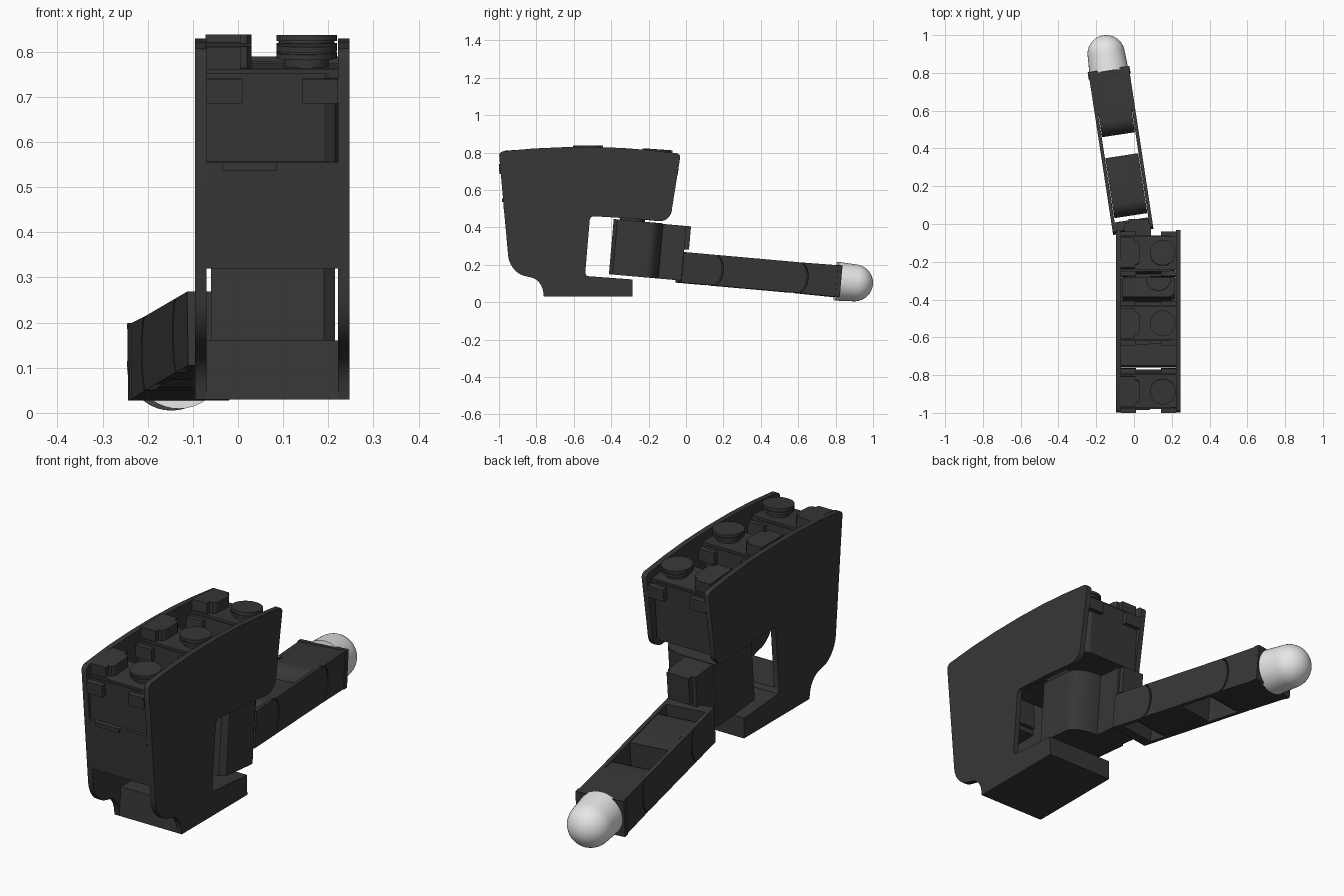
import bpy, bmesh, math
from mathutils import Matrix, Vector

if "Cube" in bpy.data.objects:
    bpy.data.objects.remove(bpy.data.objects["Cube"])

def material(name, rgb):
    m = bpy.data.materials.new(name)
    m.diffuse_color = (*rgb, 1)
    m.use_nodes = True
    m.node_tree.nodes["Principled BSDF"].inputs["Base Color"].default_value = m.diffuse_color
    return m

DARK = material("charcoal_plastic", (0.038, 0.038, 0.038))
WHITE = material("white_rubber", (0.8, 0.8, 0.8))
I = Matrix.Identity(4)

def finish(name, bm, mtx=I, mat=DARK):
    bmesh.ops.recalc_face_normals(bm, faces=bm.faces)
    me = bpy.data.meshes.new(name)
    bm.to_mesh(me)
    bm.free()
    me.materials.append(mat)
    ob = bpy.data.objects.new(name, me)
    ob.matrix_world = mtx
    bpy.context.collection.objects.link(ob)
    return ob

def extrude(name, pts, a, b, mtx=I, axis="x"):
    """Extrude a 2D profile: (y, z) along x, or (x, y) along z."""
    bm = bmesh.new()
    place = (lambda p, t: (t, p[0], p[1])) if axis == "x" else (lambda p, t: (p[0], p[1], t))
    lo = [bm.verts.new(place(p, a)) for p in pts]
    hi = [bm.verts.new(place(p, b)) for p in pts]
    bm.faces.new(lo)
    bm.faces.new(hi)
    n = len(pts)
    for i in range(n):
        j = (i + 1) % n
        bm.faces.new((lo[i], lo[j], hi[j], hi[i]))
    return finish(name, bm, mtx)

def box(name, x0, x1, y0, y1, z0, z1, mtx=I):
    return extrude(name, [(y0, z0), (y1, z0), (y1, z1), (y0, z1)], x0, x1, mtx)

def disc(name, r, x, y, z0, z1, mtx=I):
    pts = [(x + r * math.cos(t * math.tau / 40), y + r * math.sin(t * math.tau / 40)) for t in range(40)]
    return extrude(name, pts, z0, z1, mtx, "z")

def arc(cy, cz, ry, rz, a0, a1, n=8):
    return [(cy + ry * math.cos(math.radians(a0 + (a1 - a0) * i / n)),
             cz + rz * math.sin(math.radians(a0 + (a1 - a0) * i / n))) for i in range(n + 1)]

# C-shaped side plates
plate = [(-0.98, 0.807), (-0.82, 0.822), (-0.66, 0.829), (-0.5, 0.83), (-0.34, 0.825), (-0.2, 0.814)]
plate += arc(-0.075, 0.775, 0.022, 0.022, 80, 0, 4)
plate += arc(-0.14, 0.5, 0.065, 0.067, 0, -95, 8)
plate += [(-0.28, 0.447)] + arc(-0.492, 0.438, 0.023, 0.022, 80, 180, 4)
plate += arc(-0.523, 0.155, 0.016, 0.016, 185, 270, 3)
plate += [(-0.29, 0.122), (-0.285, 0.03), (-0.76, 0.03)]
plate += arc(-0.845, 0.04, 0.083, 0.095, 8, 75, 6)
plate += arc(-0.83, 0.265, 0.122, 0.13, 250, 183, 8)
plate += arc(-0.978, 0.785, 0.021, 0.021, 180, 110, 3)
# pull the rear edge out to the upper corner
plate = [(y + (0.022 if (y > -0.08 and z > 0.7) else 0), z) for y, z in plate]
for side, a, b in (("left", -0.095, -0.07), ("right", 0.222, 0.247)):
    extrude(side + "_side_plate", plate, a, b)

# base foot, front panel and its shelf
extrude("base_block", [(-0.76, 0.03), (-0.285, 0.03), (-0.287, 0.122), (-0.53, 0.14), (-0.54, 0.16), (-0.75, 0.16)],
        -0.0945, 0.2465)
extrude("front_panel", [(-0.957, 0.32), (-0.93, 0.32), (-0.945, 0.465), (-0.78, 0.465), (-0.78, 0.49), (-0.973, 0.49)],
        -0.0945, 0.2465)

# three upright servo units fanned along the top
def servo(tag, mtx):
    extrude(tag + "_servo_body",
            [(-0.07, -0.095), (0.19, -0.095), (0.215, -0.08), (0.222, -0.05),
             (0.222, 0.05), (0.215, 0.08), (0.19, 0.095), (-0.07, 0.095)], -0.28, -0.01, mtx, "z")
    box(tag + "_servo_lid", -0.07, 0.222, -0.088, 0.088, -0.02, 0.0, mtx)
    for s in (-1, 1):
        y0, y1 = sorted((s * 0.09, s * 0.118))
        box(tag + "_left_mount_tab", -0.07, 0.01, y0, y1, -0.075, -0.02, mtx)
        box(tag + "_right_mount_tab", 0.142, 0.222, y0, y1, -0.075, -0.02, mtx)
    box(tag + "_lower_ledge", -0.07, 0.222, -0.108, -0.09, -0.28, -0.205, mtx)
    box(tag + "_ledge_tab", -0.035, 0.085, -0.114, -0.1, -0.225, -0.205, mtx)
    disc(tag + "_horn_neck", 0.05, 0.152, 0, -0.01, 0.02, mtx)
    disc(tag + "_horn_lower_rim", 0.067, 0.152, 0, 0.018, 0.03, mtx)
    disc(tag + "_horn_groove", 0.062, 0.152, 0, 0.03, 0.034, mtx)
    disc(tag + "_horn_cap", 0.067, 0.152, 0, 0.034, 0.047, mtx)
    # stepped connector block beside the horn
    extrude(tag + "_connector",
            [(-0.072, -0.08), (0.005, -0.08), (0.005, -0.06), (0.02, -0.06), (0.03, -0.045),
             (0.03, 0.045), (0.02, 0.06), (0.005, 0.06), (0.005, 0.08), (-0.072, 0.08)], -0.02, 0.048, mtx, "z")

for tag, y, z, tilt in (("front", -0.885, 0.768, 4), ("middle", -0.525, 0.79, 0), ("rear", -0.155, 0.77, -4)):
    servo(tag, Matrix.Translation((0, y, z)) @ Matrix.Rotation(math.radians(tilt), 4, 'X'))

# knuckle motor, tilted a little downward
M = Matrix.Translation((0, -0.2, 0.28)) @ Matrix.Rotation(math.radians(-5), 4, 'X')
curve = [(0.09 + 0.125 * math.cos(math.radians(a)), 0.0 + 0.065 * math.sin(math.radians(a))) for a in range(0, 91, 10)]
extrude("motor_body", [(-0.06, -0.2), (0.19, -0.2), (0.215, -0.18)] + curve + [(-0.06, 0.065)],
        -0.148, 0.148, M, "z")
box("motor_neck", -0.05, 0.09, 0.06, 0.19, -0.148, 0.145, M)
box("motor_upper_lip", -0.03, 0.08, 0.18, 0.215, 0.02, 0.145, M)
disc("motor_horn", 0.067, 0.13, -0.1, 0.14, 0.16, M)

# finger frame: y runs from the knuckle to the tip
base, tip = Vector((-0.01, 0, 0.184)), Vector((-0.147, 0.9, 0.104))
d = (tip - base).normalized()
side = d.cross(Vector((0, 0, 1))).normalized()
up = side.cross(d)
F = Matrix((side, d, up)).transposed().to_4x4()
F.translation = base
H = 0.082

def cheek_profile(y0, y1, round_start):
    front = arc(y1 - 0.05, 0, 0.05, H, -90, 90, 10)
    if round_start:  # hollowed edge that nests round the previous link
        return front + arc(y0 - 0.05, 0, 0.05, H, 90, -90, 10)
    return front + [(y0, H), (y0, -H)]

def cheeks(name, y0, y1, nested):
    for tag, s in (("left_", -1), ("right_", 1)):
        a, b = sorted((s * 0.09, s * 0.108))
        extrude(tag + name, cheek_profile(y0, y1, nested), a, b, F)

def tongue(name, y0, y1):
    extrude(name, [(y1, -H + 0.002), (y1, H - 0.002)] + arc(y0 + 0.07, 0, 0.07, H - 0.002, 90, 270, 12),
            -0.088, 0.088, F)

# knuckle link
box("knuckle_wall", -0.108, 0.108, -0.035, 0.015, -H, H, F)
cheeks("knuckle_cheek", -0.035, 0.18, False)
# middle link
tongue("middle_tongue", 0.045, 0.36)
cheeks("middle_cheek", 0.188, 0.64, True)
# end link
tongue("end_tongue", 0.48, 0.7)
extrude("end_block", [(0.825, -H - 0.003), (0.825, H + 0.003)] + arc(0.598, 0, 0.05, H, 90, -90, 10),
        -0.108, 0.108, F)
box("end_collar", -0.112, 0.112, 0.8, 0.825, -H - 0.003, H + 0.004, F)

# domed fingertip, spun round the finger axis
bm = bmesh.new()
R, start, centre, N = 0.099, 0.815, 0.915, 40
prof = [(0.104, start)] + [(R * math.cos(a * math.pi / 20), centre + R * math.sin(a * math.pi / 20)) for a in range(10)]
rings = [[bm.verts.new((r * math.cos(k * math.tau / N), y, r * math.sin(k * math.tau / N))) for k in range(N)]
         for r, y in prof]
for p, q in zip(rings, rings[1:]):
    for k in range(N):
        j = (k + 1) % N
        bm.faces.new((p[k], p[j], q[j], q[k]))
top = bm.verts.new((0, centre + R, 0))
for k in range(N):
    bm.faces.new((rings[-1][k], rings[-1][(k + 1) % N], top))
bm.faces.new(rings[0])
finish("fingertip", bm, F, WHITE)

# smooth the curved faces, keep the hard edges
for ob in bpy.context.scene.objects:
    ob.select_set(True)
    bpy.context.view_layer.objects.active = ob
bpy.ops.object.shade_smooth_by_angle(angle=math.radians(25))
